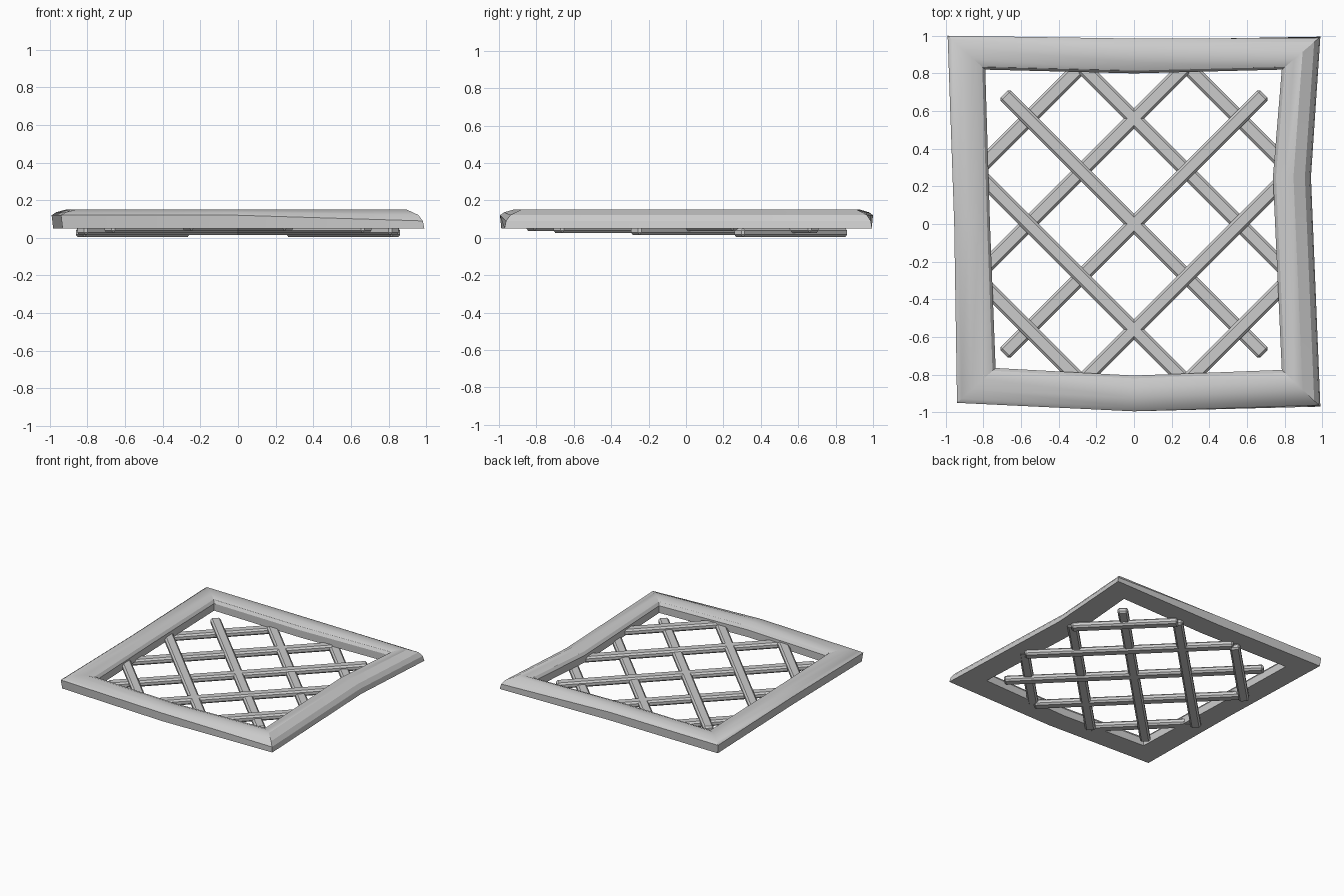
import bpy, bmesh, math
from mathutils import Matrix, Vector

if "Cube" in bpy.data.objects:
    bpy.data.objects.remove(bpy.data.objects["Cube"])

# Crooked frame: outer and inner outlines, clockwise from back left
outer = [(-.99, 1), (0, .985), (.99, .995), (.94, .25),
         (.99, -.97), (0, -.995), (-.94, -.95), (-.955, 0)]
inner = [(-.79, .82), (0, .80), (.785, .82), (.738, .25),
         (.785, -.775), (0, -.805), (-.735, -.765), (-.765, 0)]
# Cross-section: (fraction from outer to inner, height)
plain = [(.04, .05), (0, .12), (.12, .136), (.38, .15), (.68, .15), (.92, .132), (1, .11), (.99, .05)]
rounded = [(0, .05), (.04, .09), (.16, .122), (.46, .15), (.68, .15), (.92, .132), (1, .11), (.99, .05)]

bm = bmesh.new()
rings = []
for i, (o, n) in enumerate(zip(outer, inner)):
    prof = rounded if i in (2, 3, 4) else plain
    rings.append([bm.verts.new((*Vector(o).lerp(Vector(n), t), z)) for t, z in prof])
for i, a in enumerate(rings):
    b = rings[(i + 1) % len(rings)]
    for j in range(len(a)):
        k = (j + 1) % len(a)
        bm.faces.new((a[j], b[j], b[k], a[k]))
bmesh.ops.recalc_face_normals(bm, faces=bm.faces)
mesh = bpy.data.meshes.new("frame")
bm.to_mesh(mesh)
bm.free()
frame = bpy.data.objects.new("frame", mesh)
bpy.context.collection.objects.link(frame)
bpy.context.view_layer.objects.active = frame
frame.select_set(True)
bpy.ops.object.shade_smooth_by_angle(angle=math.radians(25))


# Lattice slat: bevelled bar on the line y = c - side * x
def slat(name, c, side, length):
    m = bpy.data.meshes.new(name)
    b = bmesh.new()
    bmesh.ops.create_cube(b, size=1, matrix=Matrix.Diagonal((length, .078, .048, 1)))
    bmesh.ops.bevel(b, geom=b.edges[:], offset=.013, segments=1, affect='EDGES')
    b.to_mesh(m)
    b.free()
    ob = bpy.data.objects.new(name, m)
    ob.location = (side * c / 2, c / 2, .050 - .02 * c)
    ob.rotation_euler.z = -side * math.pi / 4
    bpy.context.collection.objects.link(ob)


for side, label in ((1, "right"), (-1, "left")):
    for k, length in ((-2, .80), (-1, 1.57), (0, 1.95), (1, 1.57), (2, .80)):
        slat(f"lattice_slat_{label}_{k + 3}", k * .56, side, length)
